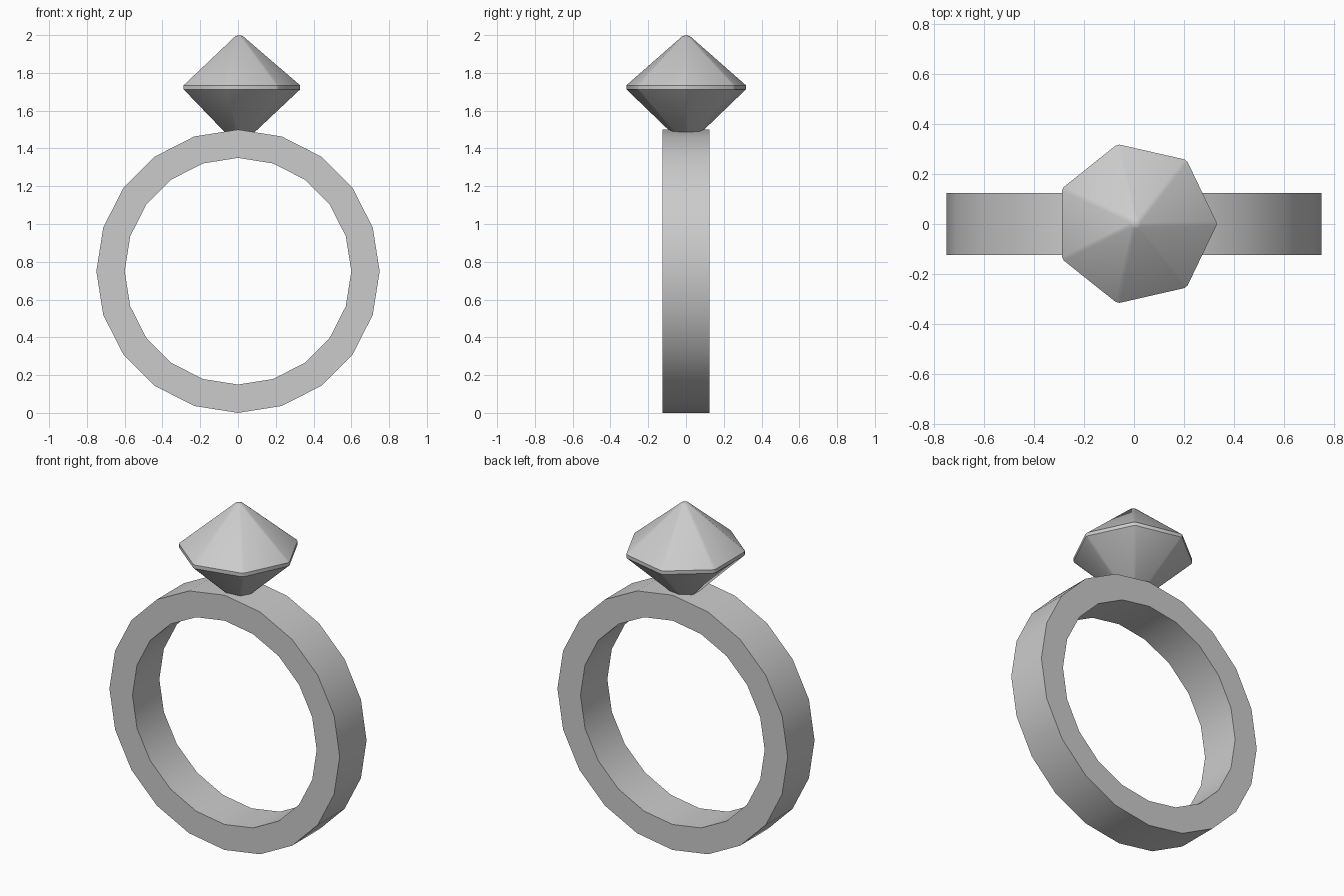
import bpy, bmesh, math

if "Cube" in bpy.data.objects:
    bpy.data.objects.remove(bpy.data.objects["Cube"])


def finish(name, bm):
    bmesh.ops.recalc_face_normals(bm, faces=bm.faces[:])
    mesh = bpy.data.meshes.new(name)
    bm.to_mesh(mesh)
    bm.free()
    ob = bpy.data.objects.new(name, mesh)
    bpy.context.collection.objects.link(ob)
    bpy.ops.object.select_all(action='DESELECT')
    ob.select_set(True)
    bpy.context.view_layer.objects.active = ob
    bpy.ops.object.shade_smooth_by_angle(angle=math.radians(30))
    return ob


def bridge(bm, a, b):
    n = len(a)
    for i in range(n):
        j = (i + 1) % n
        bm.faces.new((a[i], a[j], b[j], b[i]))


# Band: 20-sided flat hoop standing upright
bm = bmesh.new()
loops = []
for r, y in ((0.75, -0.125), (0.75, 0.125), (0.60, 0.125), (0.60, -0.125)):
    loops.append([bm.verts.new((r * math.cos(i * math.tau / 20), y,
                                0.75 + r * math.sin(i * math.tau / 20)))
                  for i in range(20)])
for k in range(4):
    bridge(bm, loops[k], loops[(k + 1) % 4])
finish("ring_band", bm)

# Gem: seven-sided double pyramid with narrow chamfers, lower tip set in the band
bm = bmesh.new()
loops = []
for r, z, half in ((0.02, 1.994, 0.006), (0.323, 1.734, 0.008),
                   (0.323, 1.713, 0.008), (0.02, 1.428, 0.006)):
    loop = []
    for i in range(7):
        a = i * math.tau / 7
        for t in (-half, half):
            loop.append(bm.verts.new((0.0065 + r * math.cos(a) - t * math.sin(a),
                                      r * math.sin(a) + t * math.cos(a) + 0.001, z)))
    loops.append(loop)
for a, b in zip(loops, loops[1:]):
    bridge(bm, a, b)
for loop, z in ((loops[0], 2.0), (loops[-1], 1.422)):
    tip = bm.verts.new((0.0065, 0.001, z))
    for i in range(14):
        bm.faces.new((loop[i], loop[(i + 1) % 14], tip))
finish("gemstone", bm)
